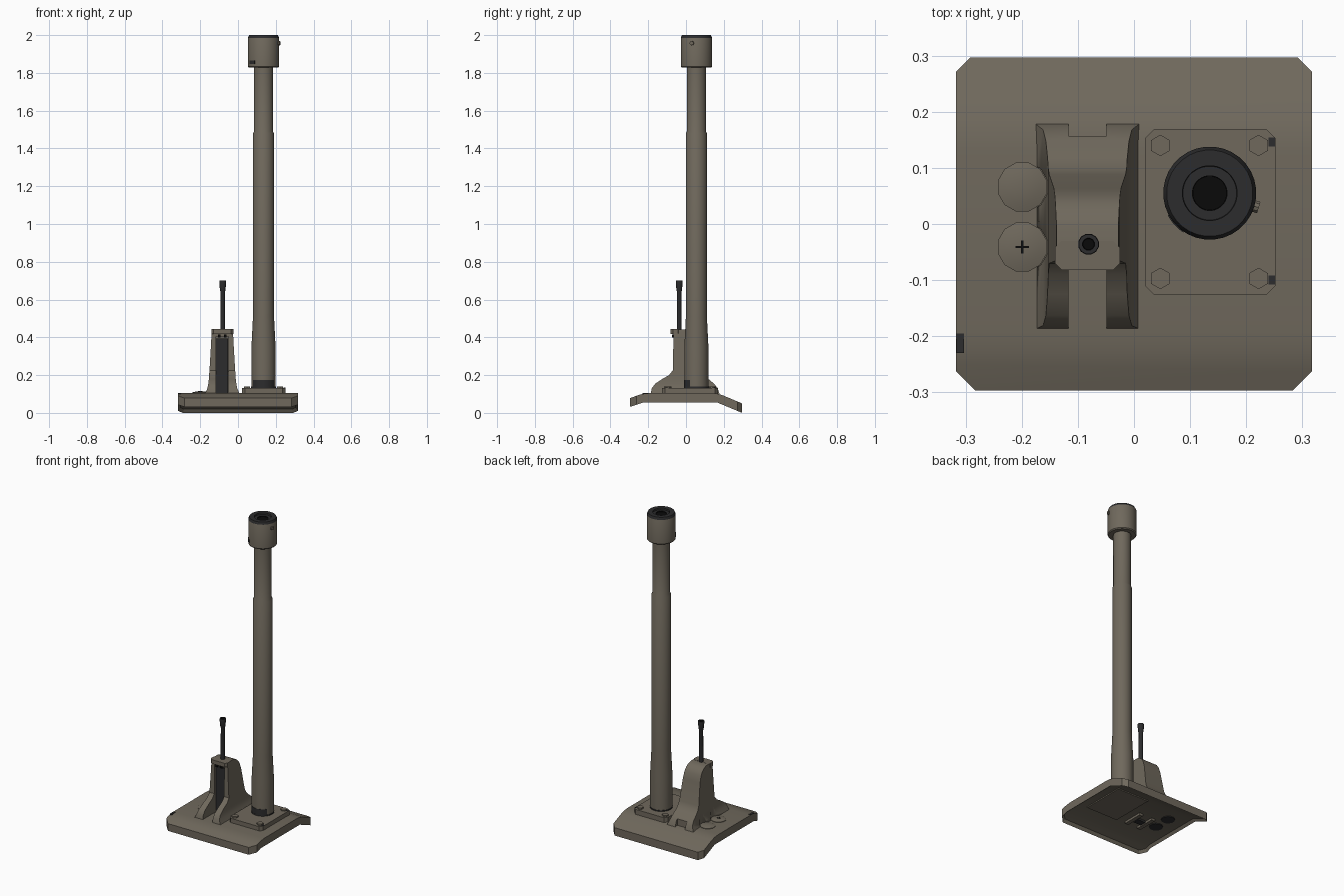
import bpy, bmesh, math
from mathutils import Vector

if "Cube" in bpy.data.objects:
    bpy.data.objects.remove(bpy.data.objects["Cube"])


def material(name, rgb):
    m = bpy.data.materials.new(name)
    m.use_nodes = True
    m.diffuse_color = (*rgb, 1)
    m.node_tree.nodes["Principled BSDF"].inputs["Base Color"].default_value = (*rgb, 1)
    return m


OLIVE = material("olive paint", (0.16, 0.14, 0.108))
DARK = material("dark steel", (0.025, 0.025, 0.026))
BLACK = material("black", (0.003, 0.003, 0.003))


def finish(name, bm, mats, smooth=None):
    bmesh.ops.recalc_face_normals(bm, faces=bm.faces)
    mesh = bpy.data.meshes.new(name)
    bm.to_mesh(mesh)
    bm.free()
    ob = bpy.data.objects.new(name, mesh)
    bpy.context.collection.objects.link(ob)
    for m in mats:
        mesh.materials.append(m)
    if smooth:
        bpy.ops.object.select_all(action="DESELECT")
        ob.select_set(True)
        bpy.context.view_layer.objects.active = ob
        bpy.ops.object.shade_smooth_by_angle(angle=math.radians(smooth))
    return ob


def loft(bm, rings):
    """Skin a list of equal-length closed rings and cap the ends; returns the bands."""
    loops = [[bm.verts.new(p) for p in ring] for ring in rings]
    n = len(loops[0])
    bands = [[bm.faces.new((a[i], a[(i + 1) % n], b[(i + 1) % n], b[i])) for i in range(n)]
             for a, b in zip(loops, loops[1:])]
    return bands + [[bm.faces.new(loops[0]), bm.faces.new(loops[-1])]]


def lathe(name, x, y, profile, mats, band_mats={}, sides=24, smooth=35):
    """Revolve (radius, z) points; band_mats picks a material per band."""
    bm = bmesh.new()
    turn = [2 * math.pi * (i + 0.5) / sides for i in range(sides)]
    bands = loft(bm, [[(x + r * math.cos(a), y + r * math.sin(a), z) for a in turn]
                      for r, z in profile])
    for band, index in band_mats.items():
        for f in bands[band]:
            f.material_index = index
    return finish(name, bm, mats, smooth)


def arc_plate(name, x, y, radius, start, end, z0, z1, mat):
    """Thin plate wrapped on an upright cylinder."""
    turn = [math.radians(start + (end - start) * i / 8) for i in range(9)]
    path = [(radius, a) for a in turn] + [(radius - 0.004, a) for a in reversed(turn)]
    bm = bmesh.new()
    loft(bm, [[(x + r * math.cos(a), y + r * math.sin(a), z) for r, a in path]
              for z in (z0, z1)])
    return finish(name, bm, [mat], 35)


def box(name, lo, hi, mat, chamfer=0):
    bm = bmesh.new()
    bmesh.ops.create_cube(bm, size=1)
    for v in bm.verts:
        v.co = Vector([lo[i] if v.co[i] < 0 else hi[i] for i in range(3)])
    if chamfer:
        upright = [e for e in bm.edges if abs(e.verts[0].co.z - e.verts[1].co.z) > 1e-4]
        bmesh.ops.bevel(bm, geom=upright, offset=chamfer, segments=1, affect="EDGES")
    return finish(name, bm, [mat])


def cut(ob, cutter):
    mod = ob.modifiers.new("cut", "BOOLEAN")
    mod.operation, mod.solver, mod.object = "DIFFERENCE", "EXACT", cutter
    cutter.hide_render = True
    cutter.hide_set(True)


# Bent base plate with clipped corners and a shallow hollow underside
top = [(-0.297, 0.078), (-0.25, 0.095), (-0.225, 0.101), (-0.19, 0.105),
       (0.13, 0.105), (0.165, 0.102), (0.195, 0.093), (0.297, 0.05)]
under = [(0.297, 0.0), (0.165, 0.055), (-0.225, 0.055), (-0.297, 0.032)]
bm = bmesh.new()
loft(bm, [[(x, y, z) for y, z in top + under] for x in (-0.317, 0.317)])
for sx in (-1, 1):
    for sy, clip in ((-1, 0.034), (1, 0.025)):
        bmesh.ops.bisect_plane(bm, geom=bm.verts[:] + bm.edges[:] + bm.faces[:],
                               plane_co=(sx * (0.317 - clip), sy * 0.297, 0),
                               plane_no=(sx, sy, 0), clear_outer=True)
        bmesh.ops.holes_fill(bm, edges=[e for e in bm.edges if e.is_boundary])
bmesh.ops.recalc_face_normals(bm, faces=bm.faces)
bottom = [f for f in bm.faces if f.normal.z < -0.5]
bmesh.ops.inset_region(bm, faces=bottom, thickness=0.014, depth=0)
bmesh.ops.translate(bm, verts=list({v for f in bottom for v in f.verts}), vec=(0, 0, 0.015))
finish("base_plate", bm, [OLIVE], 25)

# Mechanism under the plate
box("lower_panel", (0.03, -0.12, 0.063), (0.25, 0.16, 0.08), OLIVE)
for side in (-1, 1):
    x = -0.082 + side * 0.045
    box("linkage_cheek", (x - 0.012, -0.11, 0.056), (x + 0.012, 0.02, 0.08), OLIVE)
box("linkage_block", (-0.11, -0.07, 0.058), (-0.055, -0.03, 0.08), DARK)

# Column flange, its bolts and small dark plates
box("flange", (0.02, -0.126, 0.1), (0.252, 0.169, 0.132), OLIVE, 0.016)
for x in (0.047, 0.222):
    for y in (-0.097, 0.14):
        lathe("flange_bolt", x, y, [(0.019, 0.125), (0.019, 0.141)], [OLIVE], sides=6)
for y in (-0.108, 0.138):
    box("flange_mark", (0.24, y, 0.13), (0.2515, y + 0.016, 0.1335), DARK)

# Tall stepped column
CX, CY = 0.135, 0.055
lathe("column", CX, CY, [(0.064, 0.13), (0.064, 0.35), (0.056, 0.51), (0.056, 1.48),
                         (0.051, 1.49), (0.051, 1.84)], [OLIVE], sides=32)
lathe("column_foot_ring", CX, CY, [(0.066, 0.13), (0.066, 0.139)], [DARK], sides=32)
arc_plate("column_foot_plate", CX, CY, 0.0655, 212, 328, 0.135, 0.175, DARK)

# Collar with a dark stepped mouth
lathe("collar", CX, CY, [(0.052, 1.828), (0.078, 1.828), (0.083, 1.834), (0.083, 1.986),
                         (0.077, 2.0), (0.049, 2.0), (0.048, 1.99), (0.031, 1.99),
                         (0.03, 1.94)], [OLIVE, DARK, BLACK],
      {3: 1, 4: 1, 5: 1, 6: 1, 7: 2, 8: 2}, sides=32)
lathe("collar_floor", CX, CY, [(0.0305, 1.975), (0.0305, 1.985)], [BLACK])
arc_plate("collar_mark", CX, CY, 0.0845, 208, 236, 1.846, 1.866, DARK)
bm = bmesh.new()
bmesh.ops.create_cone(bm, segments=10, radius1=0.011, radius2=0.011, depth=0.022, cap_ends=True)
spin = math.atan2(-0.025, 0.085)
for v in bm.verts:
    across, along = v.co.x, 0.08 + v.co.z
    v.co = (CX + along * math.cos(spin) - across * math.sin(spin),
            CY + along * math.sin(spin) + across * math.cos(spin), 1.957 + v.co.y)
finish("collar_screw", bm, [OLIVE], 35)

# Flared lever housing: height, front y, back y, half width
LX = -0.083
levels = [(0.10, -0.187, 0.178, 0.092), (0.13, -0.181, 0.168, 0.079), (0.155, -0.163, 0.148, 0.074),
          (0.18, -0.125, 0.118, 0.071), (0.2, -0.09, 0.1, 0.07), (0.225, -0.07, 0.088, 0.068),
          (0.36, -0.067, 0.064, 0.06), (0.4, -0.066, 0.05, 0.058), (0.42, -0.066, 0.036, 0.057),
          (0.435, -0.066, 0.016, 0.056), (0.442, -0.066, -0.005, 0.055)]
bm = bmesh.new()
loft(bm, [[(LX - w, f, z), (LX + w, f, z), (LX + w, b, z), (LX - w, b, z)]
          for z, f, b, w in levels])
housing = finish("lever_housing", bm, [OLIVE], 30)
cut(housing, box("slot_cutter", (LX - 0.034, -0.3, 0.05), (LX + 0.034, -0.045, 0.405), OLIVE))
cut(housing, box("notch_cutter", (LX - 0.034, 0.157, 0.05), (LX + 0.034, 0.3, 0.3), OLIVE))
box("slot_plate", (LX - 0.033, -0.056, 0.1), (LX + 0.031, -0.04, 0.395), DARK)
box("housing_cap", (LX - 0.058, -0.082, 0.418), (LX + 0.058, -0.03, 0.443), OLIVE, 0.012)
for side in (-1, 1):
    x = LX + side * 0.016
    box("slot_pin", (x - 0.006, -0.074, 0.4), (x + 0.006, -0.066, 0.414), BLACK)

# Lever with grip
lathe("lever", LX + 0.002, -0.036, [(0.013, 0.43), (0.012, 0.64), (0.015, 0.65), (0.019, 0.69),
                                    (0.018, 0.7), (0.011, 0.7), (0.01, 0.69)],
      [DARK, BLACK], {5: 1, 6: 1}, sides=12)

# Domed buttons set into the housing flare, with dark undersides
BX = -0.199
for y in (-0.041, 0.066):
    cut(housing, lathe("button_cutter", BX, y, [(0.046, 0.05), (0.046, 0.3)], [OLIVE], sides=12))
    lathe("button", BX, y, [(0.045, 0.1), (0.045, 0.108), (0.03, 0.112), (0.01, 0.114)],
          [OLIVE], sides=12)
    lathe("button_underside", BX, y, [(0.04, 0.066), (0.04, 0.08)], [DARK], sides=12)
for dx, dy in ((0.012, 0.002), (0.002, 0.012)):
    box("button_cross", (BX - dx, -0.041 - dy, 0.11), (BX + dx, -0.041 + dy, 0.115), BLACK)

# Small dark plate on the base edge
box("edge_plate", (-0.3165, -0.23, 0.1), (-0.303, -0.195, 0.106), DARK)
